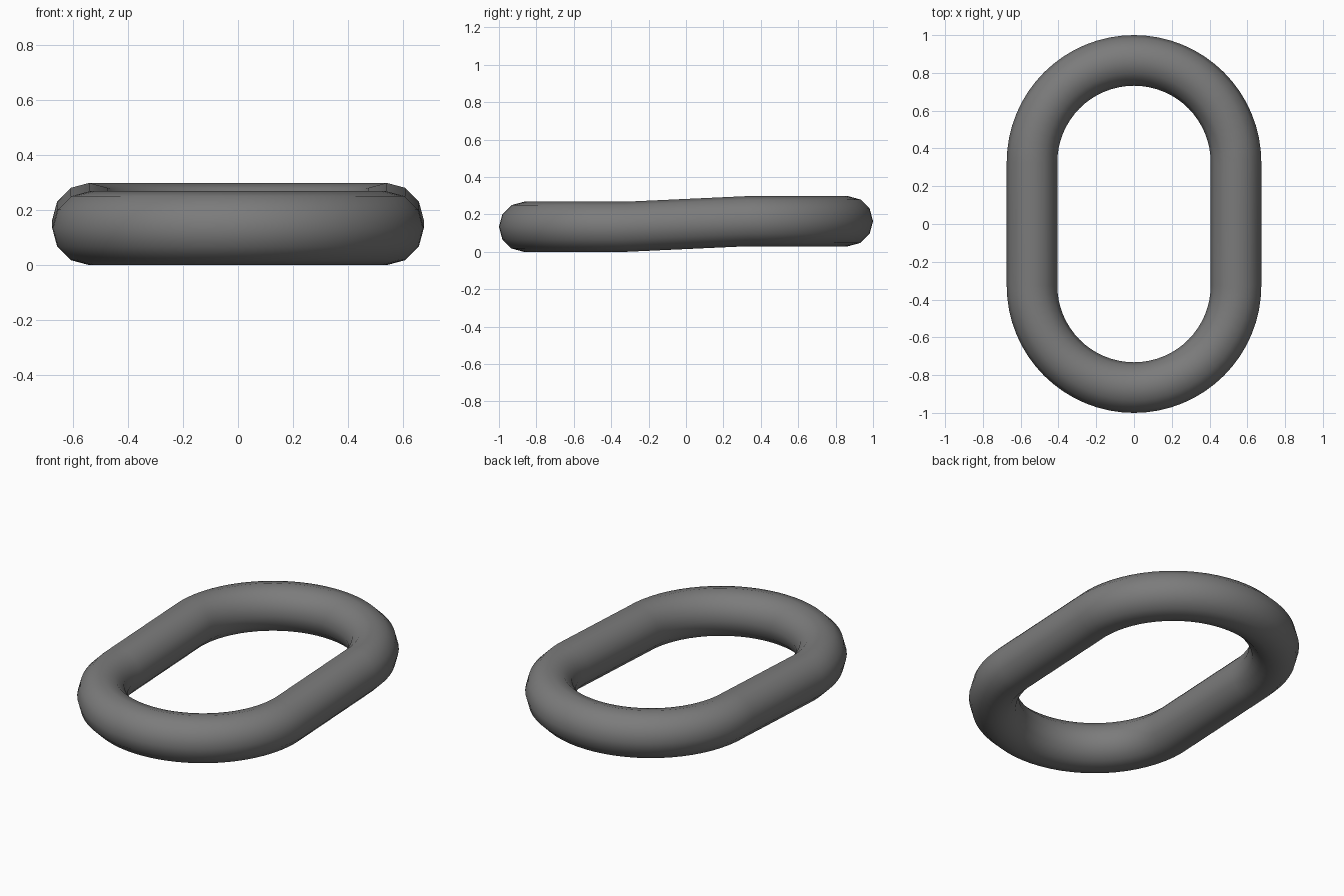
import bpy, bmesh
from math import sin, cos, pi

if "Cube" in bpy.data.objects:
    bpy.data.objects.remove(bpy.data.objects["Cube"])

R = 0.54        # end arc radius of the centre line
TUBE = 0.134    # bar radius
HALF = 0.326    # half length of the straight sides
SIDES, ARC = 12, 32

# Centre line: two half circles, the back one slightly raised
path = []
for sign, start, z in ((1, 0, 0.164), (-1, pi, TUBE)):
    for i in range(ARC + 1):
        a = start + pi * i / ARC
        path.append((a, sign * HALF, z))

# Sweep a twelve-sided section round the closed path
bm = bmesh.new()
rings = []
for a, cy, z in path:
    ring = []
    for j in range(SIDES):
        t = 2 * pi * j / SIDES
        r = R + TUBE * cos(t)
        ring.append(bm.verts.new((r * cos(a), cy + r * sin(a), z + TUBE * sin(t))))
    rings.append(ring)
for i, ring in enumerate(rings):
    nxt = rings[(i + 1) % len(rings)]
    for j in range(SIDES):
        k = (j + 1) % SIDES
        bm.faces.new((ring[j], nxt[j], nxt[k], ring[k]))
bmesh.ops.recalc_face_normals(bm, faces=bm.faces)
for f in bm.faces:
    f.smooth = True

mesh = bpy.data.meshes.new("chain_link")
bm.to_mesh(mesh)
bm.free()
link = bpy.data.objects.new("chain_link", mesh)
bpy.context.collection.objects.link(link)

# Dark metal
metal = bpy.data.materials.new("dark_metal")
metal.diffuse_color = (0.2, 0.2, 0.2, 1)
metal.use_nodes = True
metal.node_tree.nodes["Principled BSDF"].inputs["Base Color"].default_value = metal.diffuse_color
mesh.materials.append(metal)
